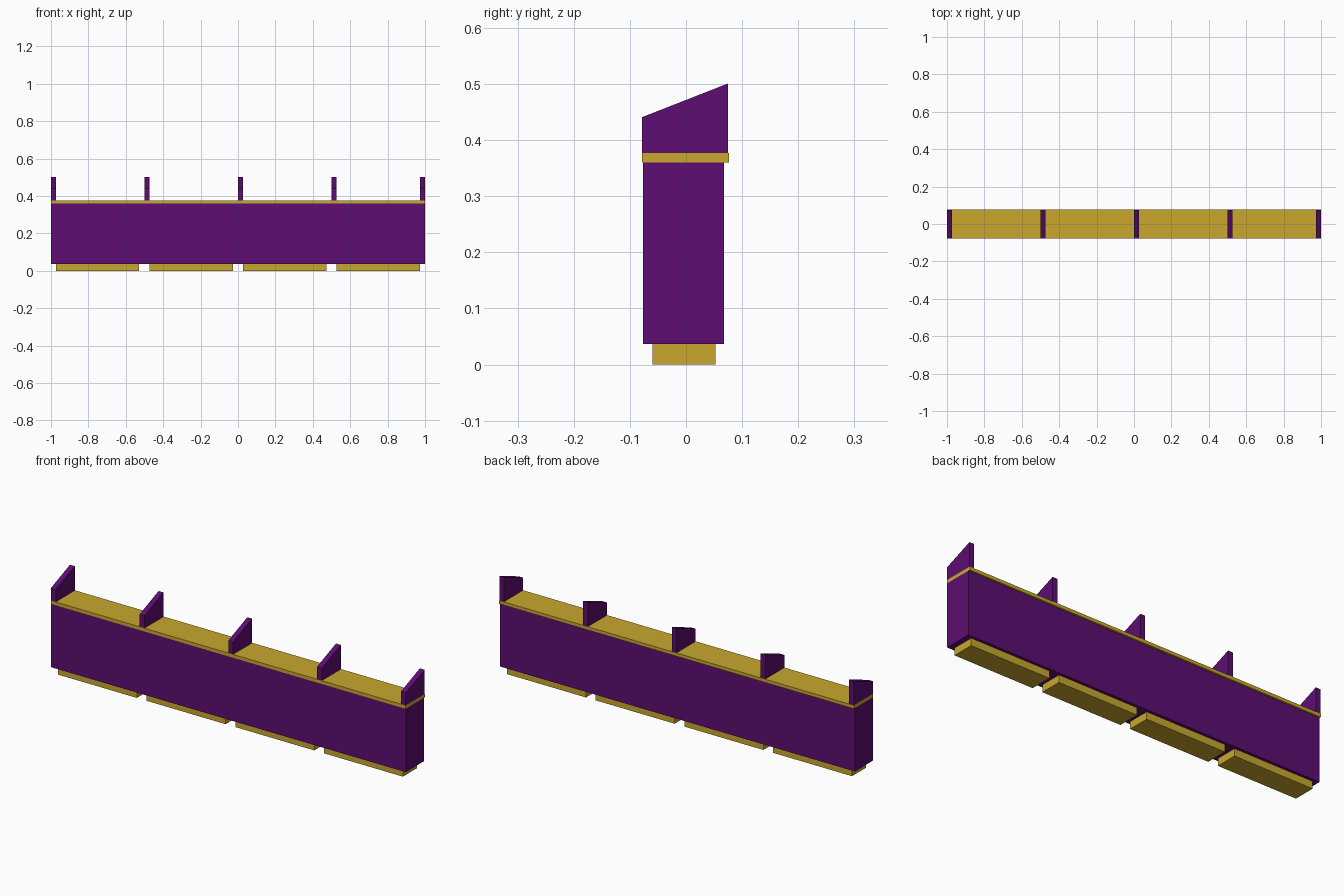
import bpy
import bmesh

cube = bpy.data.objects.get("Cube")
if cube:
    bpy.data.objects.remove(cube, do_unlink=True)


def make_material(name, color):
    mat = bpy.data.materials.new(name)
    mat.use_nodes = True
    mat.diffuse_color = color
    mat.node_tree.nodes["Principled BSDF"].inputs["Base Color"].default_value = color
    return mat


purple = make_material("purple", (0.11, 0.004, 0.165, 1))
gold = make_material("gold", (0.58, 0.39, 0.027, 1))


def extrude_profile(name, profile, x0, x1, mat):
    """Extrude a (y, z) outline along x from x0 to x1."""
    bm = bmesh.new()
    face = bm.faces.new([bm.verts.new((x0, y, z)) for y, z in profile])
    side = bmesh.ops.extrude_face_region(bm, geom=[face])["geom"]
    moved = [v for v in side if isinstance(v, bmesh.types.BMVert)]
    bmesh.ops.translate(bm, verts=moved, vec=(x1 - x0, 0, 0))
    bmesh.ops.recalc_face_normals(bm, faces=bm.faces)
    mesh = bpy.data.meshes.new(name)
    bm.to_mesh(mesh)
    bm.free()
    mesh.materials.append(mat)
    obj = bpy.data.objects.new(name, mesh)
    bpy.context.collection.objects.link(obj)
    return obj


def box(name, x, y, z, mat):
    outline = [(y[0], z[0]), (y[1], z[0]), (y[1], z[1]), (y[0], z[1])]
    return extrude_profile(name, outline, x[0], x[1], mat)


# Main panel and the trim board on top
box("main_panel", (-1, 1), (-0.077, 0.068), (0.037, 0.36), purple)
box("top_trim", (-1, 1), (-0.078, 0.077), (0.36, 0.377), gold)

# Four base plinths with gaps between them
for i in range(4):
    start = -0.973 + 0.5 * i
    box(f"base_plinth_{i + 1}", (start, start + 0.445), (-0.06, 0.053), (0, 0.037), gold)

# Five upright dividers with sloping tops
slope = [(-0.078, 0.377), (0.075, 0.377), (0.075, 0.501), (-0.078, 0.441)]
for i, start in enumerate((-1, -0.5, 0, 0.5, 0.973)):
    extrude_profile(f"divider_{i + 1}", slope, start, start + 0.027, purple)
